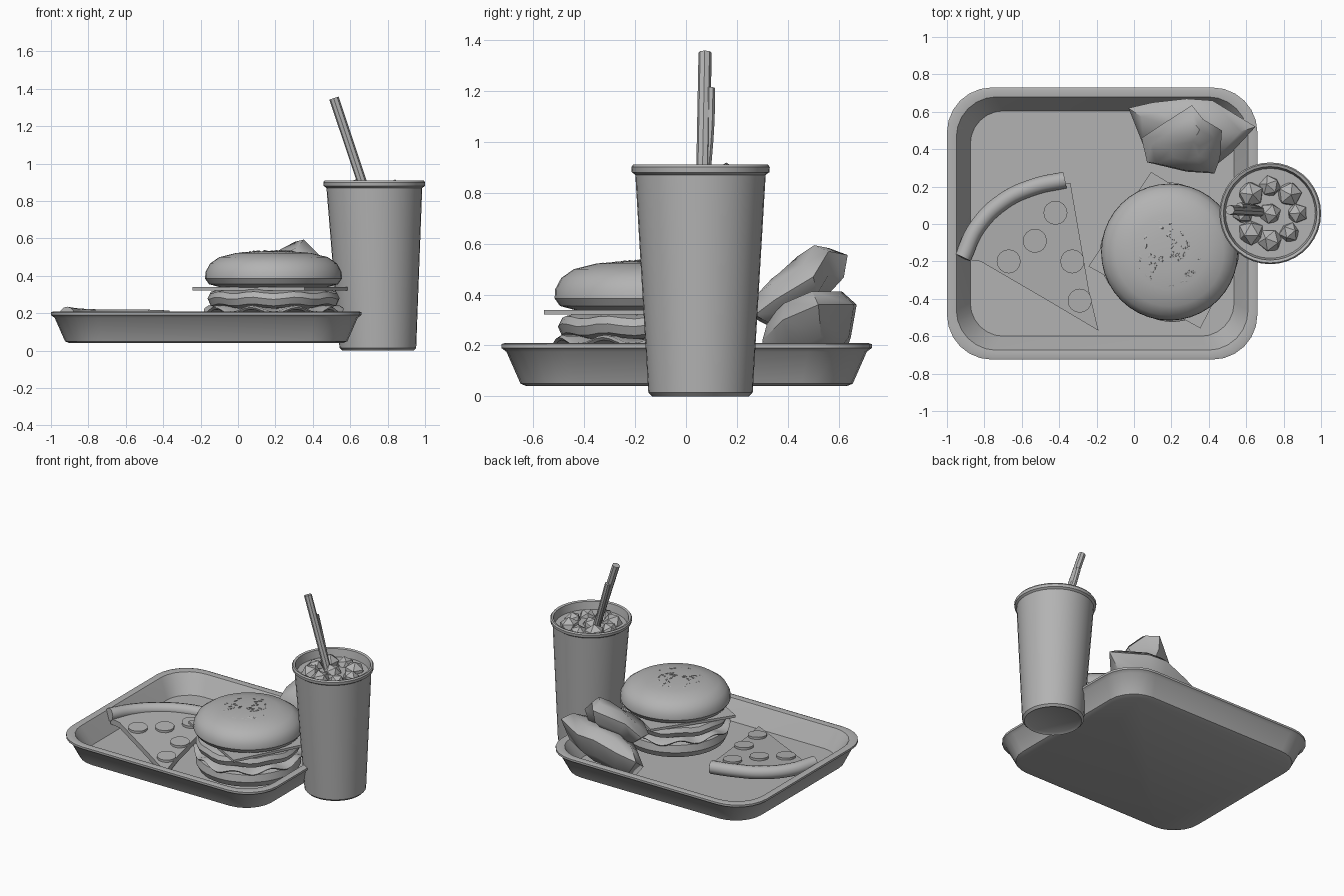
import bpy, bmesh, math, random
from mathutils import Vector, Matrix

cube = bpy.data.objects.get("Cube")
if cube:
    bpy.data.objects.remove(cube, do_unlink=True)
random.seed(4)

GREY = bpy.data.materials.new("plain grey")
GREY.use_nodes = True
GREY.diffuse_color = (0.45, 0.45, 0.45, 1)
GREY.node_tree.nodes["Principled BSDF"].inputs["Base Color"].default_value = (0.45, 0.45, 0.45, 1)


def finish(name, bm, angle=35):
    bmesh.ops.recalc_face_normals(bm, faces=bm.faces)
    mesh = bpy.data.meshes.new(name)
    bm.to_mesh(mesh)
    bm.free()
    mesh.materials.append(GREY)
    ob = bpy.data.objects.new(name, mesh)
    bpy.context.collection.objects.link(ob)
    bpy.ops.object.select_all(action="DESELECT")
    ob.select_set(True)
    bpy.context.view_layer.objects.active = ob
    bpy.ops.object.shade_smooth_by_angle(angle=math.radians(angle))
    return ob


def loft(bm, rings, cap_start=True, cap_end=True):
    """Skin a list of equally long point rings."""
    loops = [[bm.verts.new(p) for p in ring] for ring in rings]
    n = len(loops[0])
    for a, b in zip(loops, loops[1:]):
        for i in range(n):
            j = (i + 1) % n
            bm.faces.new((a[i], a[j], b[j], b[i]))
    if cap_start:
        bm.faces.new(loops[0][::-1])
    if cap_end:
        bm.faces.new(loops[-1])


def lathe(name, profile, centre, n=40, wave=0.0, lobes=9, lean=0.0):
    """Revolve (radius, height) pairs; wave ruffles the rim, lean shifts x with height."""
    bm = bmesh.new()
    rings = []
    for r, z in profile:
        ring = []
        for i in range(n):
            t = math.tau * i / n
            w = wave * math.sin(lobes * t) * r / 0.35
            rr = r + 0.6 * wave * math.sin(4 * t + 1)
            ring.append((centre[0] + lean * z + rr * math.cos(t),
                         centre[1] + rr * math.sin(t), z + w))
        rings.append(ring)
    loft(bm, rings)
    return finish(name, bm)


def rounded_rect(inset, z, corner=0.24, steps=6):
    x0, x1, y0, y1 = -1 + inset, 0.66 - inset, -0.725 + inset, 0.73 - inset
    r = corner - inset * 0.5
    pts = []
    for k, (cx, cy) in enumerate([(x1 - r, y1 - r), (x0 + r, y1 - r),
                                  (x0 + r, y0 + r), (x1 - r, y0 + r)]):
        for s in range(steps + 1):
            t = math.pi / 2 * (k + s / steps)
            pts.append((cx + r * math.cos(t), cy + r * math.sin(t), z))
    return pts


def slab(name, outline, height, thick):
    """Flat piece whose top follows height(x, y)."""
    bm = bmesh.new()
    loft(bm, [[(x, y, height(x, y) - d) for x, y in outline] for d in (thick, 0)])
    return finish(name, bm)


def tube(name, points, depth, sides=2):
    cu = bpy.data.curves.new(name, "CURVE")
    cu.dimensions = "3D"
    cu.bevel_depth = depth
    cu.bevel_resolution = sides
    cu.use_fill_caps = True
    cu.resolution_u = 6
    sp = cu.splines.new("BEZIER")
    sp.bezier_points.add(len(points) - 1)
    for bp, p in zip(sp.bezier_points, points):
        bp.co = p
        bp.handle_left_type = bp.handle_right_type = "AUTO"
    cu.materials.append(GREY)
    ob = bpy.data.objects.new(name, cu)
    bpy.context.collection.objects.link(ob)
    bpy.ops.object.select_all(action="DESELECT")
    ob.select_set(True)
    bpy.context.view_layer.objects.active = ob
    bpy.ops.object.convert(target="MESH")
    bpy.ops.object.shade_smooth_by_angle(angle=math.radians(40))


def pouch(name, outline, up, down):
    """Pillow shape with pinched, pointed edges."""
    bm = bmesh.new()
    pts = [Vector(p) for p in outline]
    mid = sum(pts, Vector()) / len(pts)
    rings = []
    for scale, off in ((0.35, down), (0.78, down * 0.72), (1, Vector()),
                       (0.78, up * 0.72), (0.35, up)):
        rings.append([mid + (p - mid) * scale + off for p in pts])
    loft(bm, rings)
    finish(name, bm, 50)


# Tray: sloped outside, rolled rim, sloped inside and floor
bm = bmesh.new()
loft(bm, [rounded_rect(i, z) for i, z in (
    (0.10, 0.04), (0.075, 0.05), (0.02, 0.175), (0.0, 0.19), (0.0, 0.205), (0.015, 0.21),
    (0.05, 0.205), (0.065, 0.18), (0.125, 0.075))])
finish("tray", bm)

# Drink cup, with the inside wall down to the drink
lathe("cup", [(0.17, 0.012), (0.19, 0.0), (0.205, 0.015), (0.256, 0.87), (0.27, 0.88),
              (0.272, 0.9), (0.265, 0.91), (0.25, 0.905), (0.24, 0.85)],
      (0.748, 0.057), 36, lean=-0.022)

# Ice in the drink
bm = bmesh.new()
for k in range(9):
    a = k * math.tau / 8
    r = 0.145 if k < 8 else 0.0
    m = (Matrix.Translation((0.728 + r * math.cos(a), 0.057 + r * math.sin(a), 0.845))
         @ Matrix.Rotation(random.uniform(0, 3), 4, (random.random(), random.random(), 1))
         @ Matrix.Scale(random.uniform(0.055, 0.075), 4))
    bmesh.ops.create_icosphere(bm, subdivisions=1, radius=1, matrix=m)
finish("ice", bm, 30)

# Straw with a folded side flap
tube("straw", [(0.69, 0.065, 0.82), (0.6, 0.07, 1.09), (0.513, 0.075, 1.35)], 0.026)
tube("straw_fold", [(0.665, 0.078, 0.88), (0.605, 0.092, 1.07), (0.565, 0.095, 1.21)], 0.02)

# Burger layers, bottom to top
B = (0.19, -0.15)
lathe("bottom_bun", [(0.27, 0.072), (0.33, 0.1), (0.35, 0.14), (0.34, 0.19), (0.28, 0.2)], B)
lathe("lettuce", [(0.2, 0.2), (0.355, 0.205), (0.365, 0.215), (0.35, 0.225), (0.2, 0.23)],
      B, 72, wave=0.016)
lathe("patty", [(0.28, 0.23), (0.335, 0.245), (0.35, 0.28), (0.335, 0.31), (0.28, 0.325)],
      B, wave=0.006)
lathe("top_bun", [(0.27, 0.335), (0.345, 0.355), (0.366, 0.385), (0.364, 0.42), (0.34, 0.465),
                  (0.29, 0.5), (0.2, 0.522), (0.1, 0.53), (0.02, 0.532)], B)

# Cheese slice turned under the bun
corners = [(B[0] + 0.44 * math.cos(math.radians(t)), B[1] + 0.44 * math.sin(math.radians(t)))
           for t in (-68, 14, 103, 190)]
slab("cheese", corners, lambda x, y: 0.34, 0.018)

# Sesame seeds scattered over the bun dome
bm = bmesh.new()
for k in range(130):
    r = 0.31 * math.sqrt(random.random())
    a = random.uniform(0, math.tau)
    q = r / 0.366
    z = 0.40 + 0.132 * (1 - q ** 2.6) ** 0.6
    n = Vector((q * math.cos(a) * 0.8, q * math.sin(a) * 0.8, 1)).normalized()
    m = (Matrix.Translation((B[0] + r * math.cos(a), B[1] + r * math.sin(a), z))
         @ n.to_track_quat("Z", "Y").to_matrix().to_4x4()
         @ Matrix.Rotation(random.uniform(0, 3), 4, "Z")
         @ Matrix.Diagonal((0.016, 0.007, 0.006, 1)))
    bmesh.ops.create_icosphere(bm, subdivisions=1, radius=1, matrix=m)
finish("sesame_seeds", bm)

# Pizza slice, sloping from the crust on the rim down to the tip
TIP = Vector((-0.19, -0.57))
AXIS = Vector((-0.6, 0.8)).normalized()


def pizza_z(x, y):
    return 0.115 + 0.075 * (Vector((x, y)) - TIP).dot(AXIS)


slab("pizza_slice", [(-0.19, -0.57), (-0.24, -0.36), (-0.34, 0.22), (-0.52, 0.19), (-0.7, 0.1),
                     (-0.84, -0.05), (-0.9, -0.19), (-0.82, -0.2), (-0.46, -0.41)], pizza_z, 0.04)
tube("pizza_crust", [(-0.915, -0.18, 0.19), (-0.84, -0.02, 0.18), (-0.7, 0.12, 0.175),
                     (-0.53, 0.2, 0.175), (-0.37, 0.235, 0.17)], 0.045, 4)

# Pepperoni discs
for x, y in ((-0.42, 0.06), (-0.53, -0.09), (-0.67, -0.2), (-0.33, -0.2), (-0.29, -0.41)):
    disc = [(x + 0.064 * math.cos(k * math.tau / 16), y + 0.064 * math.sin(k * math.tau / 16))
            for k in range(16)]
    slab("pepperoni", disc, lambda u, v: pizza_z(u, v) + 0.016, 0.02)

# Two pastry pouches stacked in the back corner
pouch("lower_pastry", [(-0.03, 0.62, 0.26), (0.1, 0.65, 0.3), (0.28, 0.67, 0.36),
                       (0.42, 0.66, 0.36), (0.65, 0.52, 0.36), (0.52, 0.38, 0.3),
                       (0.42, 0.3, 0.22), (0.2, 0.3, 0.16), (0.05, 0.42, 0.13)],
      Vector((0, -0.03, 0.1)), Vector((0, 0.02, -0.15)))
pouch("upper_pastry", [(0.07, 0.33, 0.33), (0.04, 0.46, 0.36), (0.13, 0.52, 0.46),
                       (0.31, 0.635, 0.555), (0.37, 0.56, 0.57), (0.47, 0.5, 0.47),
                       (0.46, 0.35, 0.38), (0.43, 0.27, 0.32), (0.28, 0.28, 0.3)],
      Vector((0, -0.04, 0.08)), Vector((0, 0.04, -0.08)))
